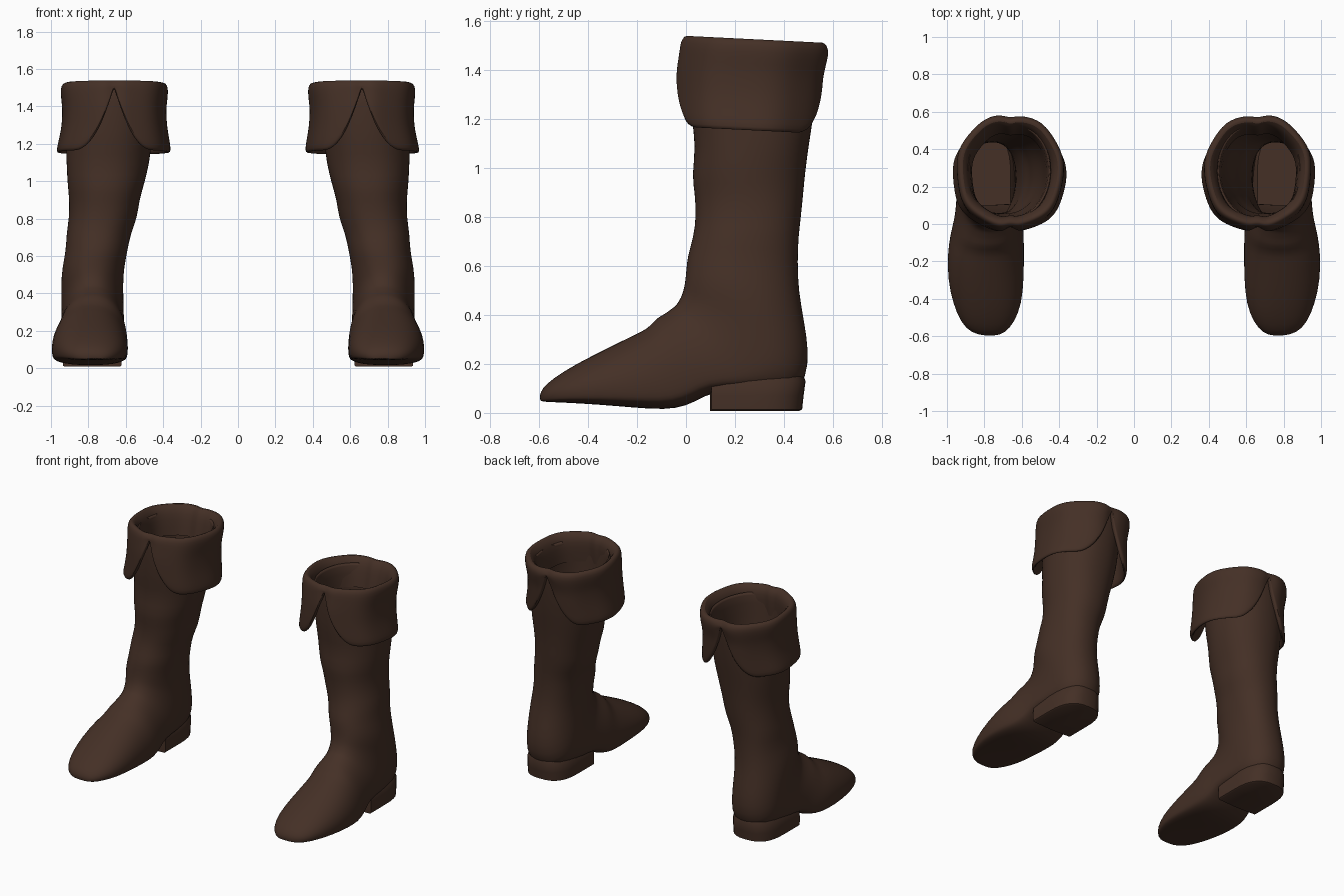
import bpy, bmesh, math
from mathutils import Vector

cube = bpy.data.objects.get("Cube")
if cube:
    bpy.data.objects.remove(cube, do_unlink=True)

leather = bpy.data.materials.new("dark brown leather")
leather.use_nodes = True
COLOR = (0.058, 0.029, 0.019, 1)
leather.diffuse_color = COLOR
bsdf = leather.node_tree.nodes["Principled BSDF"]
bsdf.inputs["Base Color"].default_value = COLOR
bsdf.inputs["Roughness"].default_value = 0.8


def loft(name, rings, side, cap_start=False, cap_end=False, subdiv=1, thickness=0, angle=60):
    """Skin a list of closed rings; side is +1 for left, -1 for right."""
    bm = bmesh.new()
    loops = [[bm.verts.new((p[0] * side, p[1], p[2])) for p in r] for r in rings]
    n = len(rings[0])
    for a, b in zip(loops, loops[1:]):
        for i in range(n):
            j = (i + 1) % n
            bm.faces.new((a[i], a[j], b[j], b[i]))
    if cap_start:
        bm.faces.new(loops[0])
    if cap_end:
        bm.faces.new(loops[-1])
    bmesh.ops.recalc_face_normals(bm, faces=bm.faces)
    me = bpy.data.meshes.new(name)
    bm.to_mesh(me)
    bm.free()
    me.materials.append(leather)
    ob = bpy.data.objects.new(name, me)
    bpy.context.collection.objects.link(ob)
    if thickness:
        m = ob.modifiers.new("wall", 'SOLIDIFY')
        m.thickness, m.offset = thickness, -1
    if subdiv:
        m = ob.modifiers.new("smooth", 'SUBSURF')
        m.levels = m.render_levels = subdiv
    bpy.ops.object.select_all(action='DESELECT')
    ob.select_set(True)
    bpy.context.view_layer.objects.active = ob
    bpy.ops.object.shade_smooth_by_angle(angle=math.radians(angle))
    return ob


# Foot sections: instep y, z, sole y, z, inner x, outer x
FOOT = [(-.597, .07, -.597, .05, .74, .80), (-.588, .10, -.58, .045, .69, .87),
        (-.545, .14, -.52, .043, .64, .925), (-.45, .20, -.42, .038, .60, .968),
        (-.32, .265, -.28, .028, .588, .997), (-.2, .325, -.14, .015, .588, .997),
        (-.155, .345, -.04, .016, .588, .985), (-.12, .39, .04, .045, .592, .968),
        (-.09, .402, .11, .09, .60, .955), (-.055, .43, .25, .09, .605, .948)]
# Ankle and shaft sections, fanning round the heel
SHAFT = [(-.04, .44, .44, .07, .608, .945), (-.02, .475, .492, .14, .61, .945),
         (-.012, .50, .503, .25, .612, .945), (-.005, .53, .482, .38, .612, .945),
         (0, .58, .46, .5, .607, .938), (.005, .64, .456, .62, .59, .92),
         (.03, .72, .46, .72, .575, .92), (.04, .8, .47, .8, .54, .905),
         (.035, .9, .48, .9, .525, .90), (.022, .97, .487, .98, .502, .91),
         (.04, 1.09, .503, 1.1, .475, .92), (.02, 1.2, .52, 1.2, .462, .92),
         (.015, 1.35, .535, 1.35, .45, .91), (.015, 1.5, .545, 1.48, .44, .90)]
N = 32


def spow(v, e):
    return math.copysign(abs(v) ** e, v)


def section(fy, fz, by, bz, x0, x1, mid, flat):
    """Oval section with its widest line at mid and a flattened rear half."""
    front, back = Vector((0, fy, fz)), Vector((0, by, bz))
    centre = back.lerp(front, mid)
    pts = []
    for i in range(N):
        a = 2 * math.pi * i / N
        c, s = math.cos(a), math.sin(a)
        if c >= 0:
            p = centre + (front - centre) * c
        else:
            p = centre + (back - centre) * spow(-c, flat)
        crease = 1 + .012 * math.sin(3 * a + 17 * fz) * (fz > .5)
        p.x = (x0 + x1) / 2 + spow(s, .9) * (x1 - x0) / 2 * crease
        pts.append(p)
    return pts


# Heel plan, swept up through a few levels: z, back y, half width
HEEL = [(.008, .462, .148), (.014, .474, .156), (.07, .48, .157), (.13, .488, .152), (.17, .47, .12)]


def heel_ring(z, back, half):
    pts = [(.78 - half, .105, z), (.78, .098, z), (.78 + half, .105, z)]
    for i in range(17):
        a = math.pi * i / 16
        pts.append((.78 + half * spow(math.cos(a), .75), .26 + (back - .26) * spow(math.sin(a), .75), z))
    return pts


# Cuff outline at several heights: z, inner x, outer x, front y, back y
CUFF = [(1.1, .352, .99, -.035, .53), (1.2, .362, .968, -.045, .545), (1.3, .38, .945, -.045, .557),
        (1.4, .386, .94, -.04, .565), (1.5, .372, .953, -.025, .588)]


def cuff_size(z):
    for a, b in zip(CUFF, CUFF[1:]):
        if z <= b[0]:
            break
    t = max(0, min(1, (z - a[0]) / (b[0] - a[0])))
    return [u + (v - u) * t for u, v in zip(a[1:], b[1:])]


def cuff_point(t, z, inset):
    """t runs round from the front slit; inset moves the point inwards."""
    x0, x1, y0, y1 = cuff_size(z)
    d = abs(math.sin(t))
    r = 1 + .014 * math.sin(7 * t + 1) - .04 * math.exp(-(d / .12) ** 2)
    x = (x0 + x1) / 2 + ((x1 - x0) / 2 - inset) * r * spow(math.sin(t), .92)
    y = (y0 + y1) / 2 - ((y1 - y0) / 2 - inset) * r * spow(math.cos(t), .92)
    return Vector((x, y, z - .05 * y))


def hem(t):
    """Hem height: low at the sides, sweeping up to the front and back slits."""
    d = math.asin(min(1, abs(math.sin(t))))
    return 1.175 + .33 * max(0, 1 - d / .72) ** 2.2


angles = []
for i in range(72):
    t = 2 * math.pi * i / 72
    angles.append(t - .4 * math.sin(2 * t))

for side, label in ((1, "left"), (-1, "right")):
    # Hollow boot body from toe to shaft top
    rings = [section(*r, .3, .4) for r in FOOT]
    rings += [section(*r, .45 if i < 3 else .5, .7 if i < 2 else .9) for i, r in enumerate(SHAFT)]
    loft(label + "_boot_body", rings, side, cap_start=True, thickness=.02)

    # Heel block
    loft(label + "_heel", [heel_ring(*h) for h in HEEL], side, True, True, subdiv=0, angle=40)

    # Turned-down cuff: inner wall, rolled rim, outer flaps, hem, flap lining
    rows = [[cuff_point(t, z, inset) for t in angles]
            for z, inset in ((1.35, .075), (1.46, .072), (1.51, .062), (1.542, .035), (1.538, .016), (1.515, .002))]
    for k in range(1, 8):
        rows.append([cuff_point(t, 1.51 + (hem(t) - 1.51) * k / 7, 0) for t in angles])
    rows.append([cuff_point(t, hem(t) - .012, .012) for t in angles])
    for k in range(6):
        rows.append([cuff_point(t, hem(t) + (1.51 - hem(t)) * k / 6, .028) for t in angles])
    loft(label + "_cuff", rows, side)
